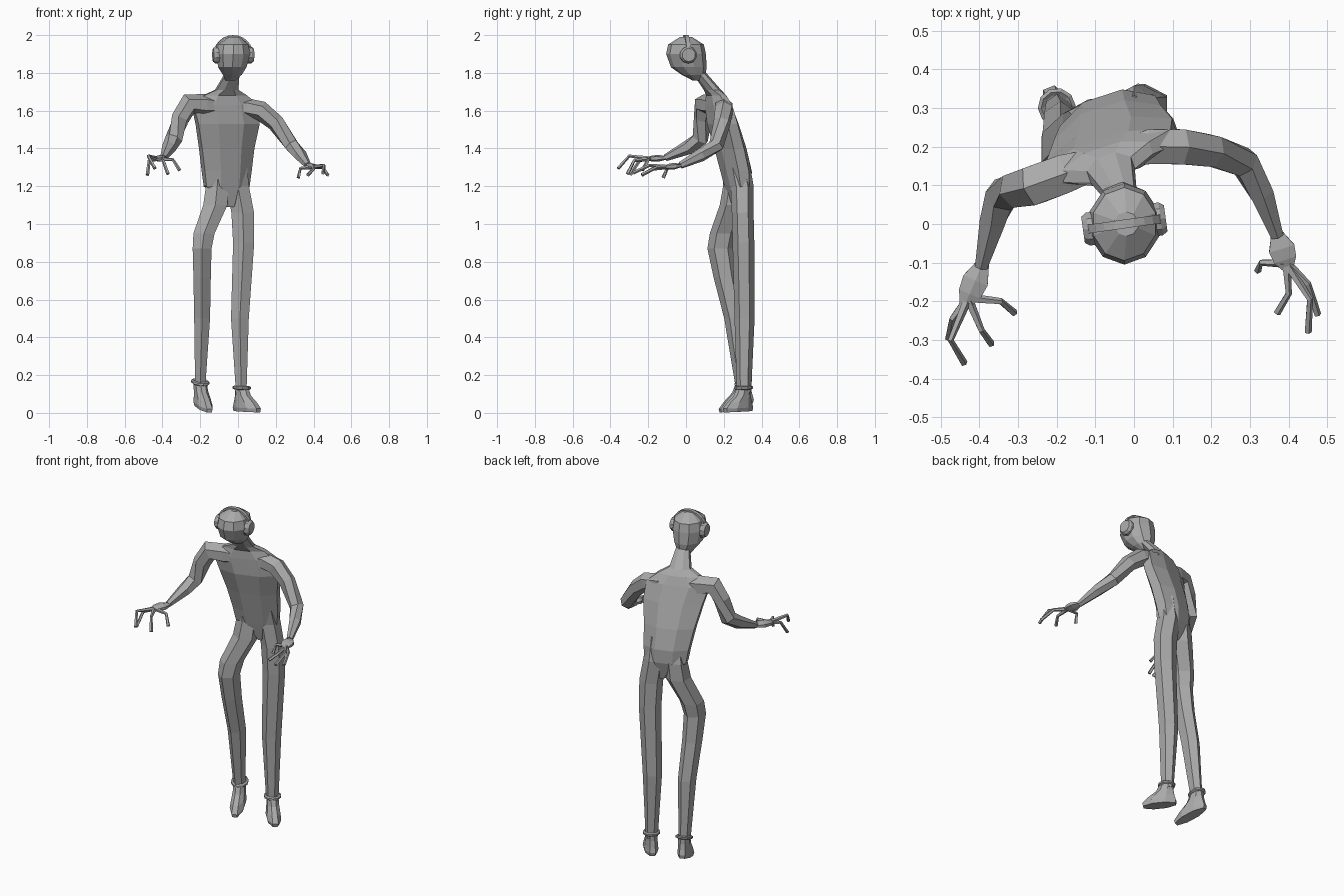
import bpy, bmesh
from math import sin, cos, pi, radians
from mathutils import Vector, Matrix

cube = bpy.data.objects.get("Cube")
if cube:
    bpy.data.objects.remove(cube, do_unlink=True)

UP = Vector((0, 0, 1))
COLOUR = (.4, .4, .4, 1)
grey = bpy.data.materials.new("plain grey")
grey.use_nodes = True
grey.diffuse_color = COLOUR
grey.node_tree.nodes["Principled BSDF"].inputs["Base Color"].default_value = COLOUR


def loft(name, loops, closed=False):
    """Skin equal point loops, flat shaded; cap the ends or join them."""
    bm = bmesh.new()
    rows = [[bm.verts.new(point) for point in loop] for loop in loops]
    sides = len(rows[0])
    if closed:
        rows.append(rows[0])
    else:
        bm.faces.new(rows[0])
        bm.faces.new(rows[-1])
    for low, high in zip(rows, rows[1:]):
        for i in range(sides):
            j = (i + 1) % sides
            bm.faces.new((low[i], low[j], high[j], high[i]))
    bmesh.ops.recalc_face_normals(bm, faces=bm.faces)
    mesh = bpy.data.meshes.new(name)
    bm.to_mesh(mesh)
    bm.free()
    mesh.materials.append(grey)
    bpy.context.collection.objects.link(bpy.data.objects.new(name, mesh))


def ring(centre, across, along, sides):
    """Polygon with flat sides facing the across direction."""
    fit = 1 / cos(pi / sides)
    angles = [2 * pi * (i + .5) / sides for i in range(sides)]
    return [Vector(centre) + fit * (across * cos(a) + along * sin(a)) for a in angles]


def heading(degrees):
    """Level right and back directions after a turn about the vertical."""
    turn = Matrix.Rotation(radians(degrees), 3, 'Z')
    return turn @ Vector((1, 0, 0)), turn @ Vector((0, 1, 0))


def column(name, rows, sides, yaw=0):
    """Loft of level rings: x, y, z, half width, half depth."""
    right, back = heading(yaw)
    loft(name, [ring((x, y, z), right * width, back * depth, sides)
                for x, y, z, width, depth in rows])


def tube(name, points, sides=6, flat=1):
    """Loft along a path: x, y, z, radius."""
    path = [Vector(point[:3]) for point in points]
    last = len(path) - 1
    loops = []
    for i, point in enumerate(points):
        forward = (path[min(i + 1, last)] - path[max(i - 1, 0)]).normalized()
        side = forward.cross(UP).normalized()
        radius = point[3]
        loops.append(ring(path[i], side * radius, side.cross(forward) * radius * flat, sides))
    loft(name, loops)


# Torso and neck, turned so the right shoulder leads
column("torso", [
    (-.04, .28, 1.09, .02, .03), (-.06, .275, 1.2, .12, .06),
    (-.06, .265, 1.28, .13, .07), (-.06, .235, 1.4, .145, .07),
    (-.055, .195, 1.53, .17, .065), (-.07, .17, 1.63, .18, .05),
    (-.07, .16, 1.68, .12, .04), (-.06, .14, 1.71, .06, .04),
    (-.03, .07, 1.8, .036, .034)], sides=8, yaw=18)

# Head, tapering to the chin
column("head", [
    (-.04, .06, 1.76, .026, .024), (-.03, .04, 1.79, .05, .06),
    (-.03, .015, 1.83, .075, .09), (-.025, 0, 1.9, .09, .1),
    (-.025, 0, 1.95, .08, .09), (-.02, 0, 1.99, .03, .03)], sides=10)

# Headphones: an arched band and two ear cups
EAR = Vector((-.025, 0, 1.895))
right, back = heading(8)
BAND_RADIUS, BAND_WIDTH, BAND_THICKNESS = .1, .016, .007
band = []
for i in range(13):
    out = right * cos(pi * i / 12) + UP * sin(pi * i / 12)
    band.append(ring(EAR + out * BAND_RADIUS, out * BAND_THICKNESS / 2 ** .5,
                     back * BAND_WIDTH / 2 ** .5, 4))
loft("headphone_band", band)
for name, outward in (("left_ear_cup", right), ("right_ear_cup", -right)):
    loft(name, [ring(EAR + outward * offset, back * radius, UP * radius, 10)
                for offset, radius in ((.075, .043), (.095, .043), (.108, .034))])

# Legs, running up into the hips
column("right_leg", [
    (-.2, .3, .14, .027, .033), (-.19, .26, .5, .042, .05),
    (-.19, .21, .72, .046, .056), (-.19, .185, .87, .05, .062),
    (-.18, .2, .95, .056, .064), (-.12, .25, 1.1, .064, .062),
    (-.11, .26, 1.2, .06, .055), (-.1, .24, 1.33, .045, .045)], sides=6)
column("left_leg", [
    (.017, .307, .11, .028, .033), (.01, .31, .5, .047, .046),
    (.03, .304, .9, .056, .05), (.025, .3, 1.06, .06, .05),
    (0, .297, 1.2, .058, .053), (0, .27, 1.34, .045, .055)], sides=6)

# Boots: rings of height, forward shift, half length, half width
BOOT = [(0, .04, .09, .034), (.02, .04, .094, .039), (.05, .03, .075, .036),
        (.085, .01, .048, .033), (.13, 0, .036, .031)]


def boot(side, x, y, yaw, lift, tilt):
    across, back = heading(yaw)
    ahead = -back - UP * tilt
    base = Vector((x, y, lift))
    loft(side + "_boot", [ring(base + UP * height + ahead * shift, ahead * length, across * width, 8)
                          for height, shift, length, width in BOOT])
    cuff = []
    for i in range(10):
        out = ahead * cos(pi * i / 5) + across * sin(pi * i / 5)
        cuff.append(ring(base + UP * .125 + out * .04, out * .009, UP * .009, 6))
    loft(side + "_boot_cuff", cuff, closed=True)


boot("right", x=-.2, y=.303, yaw=22, lift=.038, tilt=.28)
boot("left", x=.02, y=.305, yaw=42, lift=.008, tilt=.04)

# Arms, starting inside the chest
tube("right_arm", [
    (-.07, .165, 1.62, .035), (-.18, .13, 1.63, .05), (-.26, .1, 1.635, .05),
    (-.305, .09, 1.56, .043), (-.34, .075, 1.45, .04), (-.365, .01, 1.405, .033),
    (-.395, -.11, 1.35, .016)])
tube("left_arm", [
    (-.06, .175, 1.62, .03), (.04, .2, 1.615, .045), (.12, .2, 1.6, .045),
    (.2, .19, 1.535, .04), (.285, .16, 1.415, .035), (.33, .08, 1.365, .03),
    (.37, -.03, 1.31, .016)])


def hand(side, wrist, tip, fingers):
    """Flat palm from wrist to tip, with bent fingers: knuckle and end."""
    wrist, tip = Vector(wrist), Vector(tip)
    tube(side + "_palm", [(*wrist.lerp(tip, t), radius) for t, radius in
                          ((0, .016), (.4, .034), (.7, .03), (1, .012))], flat=.45)
    root = wrist.lerp(tip, .8)
    for name, (knuckle, end) in fingers.items():
        start = root.lerp(Vector(knuckle), .1)
        tube(side + "_" + name, [(*start, .01), (*knuckle, .007), (*end, .008)], sides=5)


hand("right", (-.39, -.1, 1.35), (-.44, -.215, 1.345), {
    "thumb": ((-.345, -.2, 1.34), (-.31, -.23, 1.285)),
    "index_finger": ((-.395, -.275, 1.335), (-.37, -.31, 1.265)),
    "middle_finger": ((-.475, -.3, 1.36), (-.44, -.36, 1.295)),
    "little_finger": ((-.47, -.245, 1.335), (-.48, -.295, 1.26))})
hand("left", (.37, -.025, 1.31), (.4, -.12, 1.3), {
    "thumb": ((.33, -.1, 1.295), (.32, -.12, 1.245)),
    "index_finger": ((.4, -.18, 1.29), (.37, -.23, 1.26)),
    "middle_finger": ((.455, -.195, 1.31), (.45, -.28, 1.27)),
    "little_finger": ((.45, -.155, 1.3), (.475, -.235, 1.26))})
